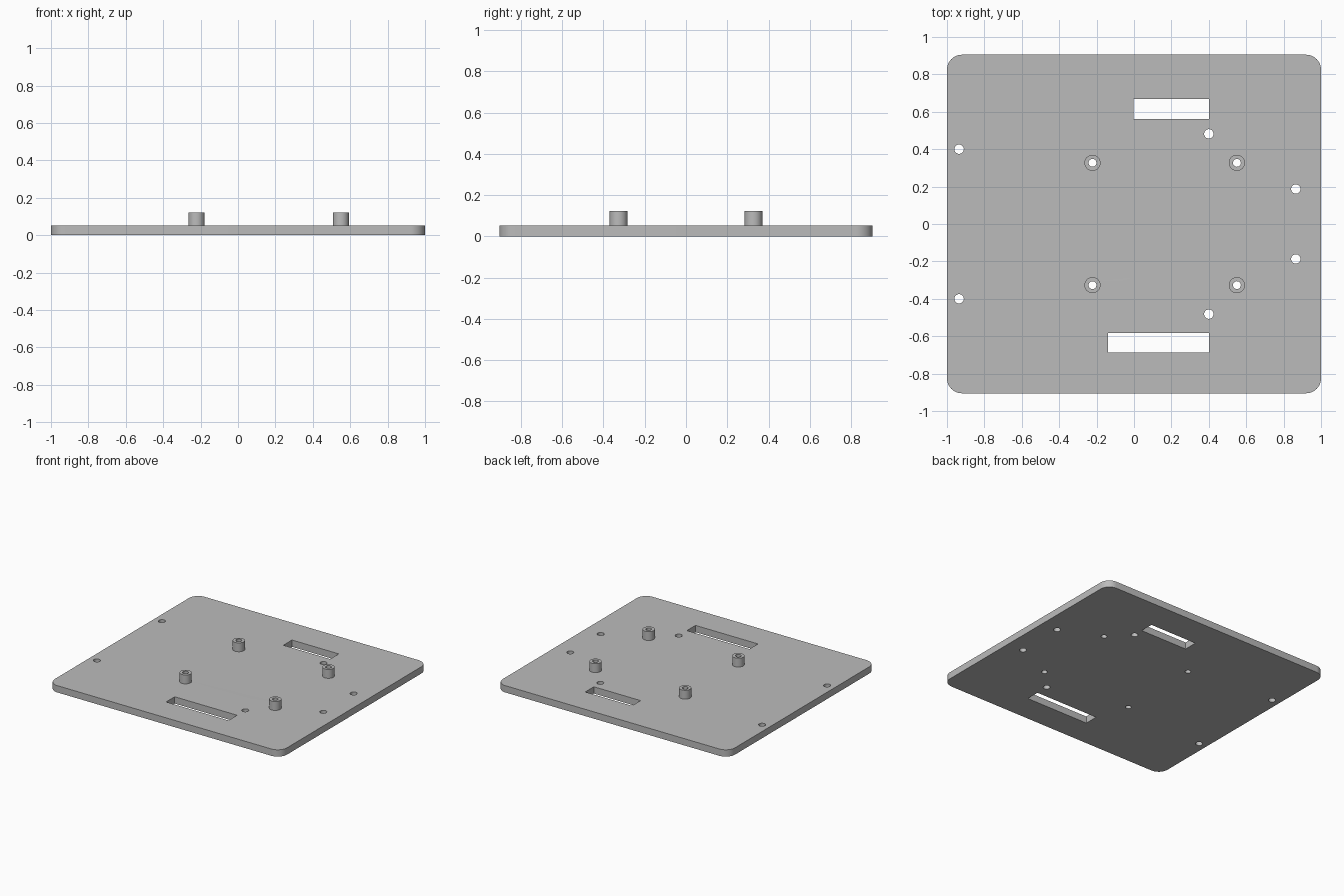
import bpy
import bmesh
from math import cos, sin, pi

cube = bpy.data.objects.get("Cube")
if cube:
    bpy.data.objects.remove(cube, do_unlink=True)

grey = bpy.data.materials.new("light grey")
grey.use_nodes = True
grey.diffuse_color = (0.5, 0.5, 0.5, 1)
grey.node_tree.nodes["Principled BSDF"].inputs["Base Color"].default_value = (0.5, 0.5, 0.5, 1)

THICK, TOP = 0.053, 0.122
HALF_X, HALF_Y, CORNER = 1.0, 0.905, 0.08


def circle(x, y, r, n=32):
    return [(x + r * cos(2 * pi * i / n), y + r * sin(2 * pi * i / n)) for i in range(n)]


def rectangle(x0, x1, y0, y1):
    return [(x0, y0), (x1, y0), (x1, y1), (x0, y1)]


def rounded_rectangle(hx, hy, r, n=12):
    points = []
    for k, (sx, sy) in enumerate([(1, 1), (-1, 1), (-1, -1), (1, -1)]):
        for i in range(n + 1):
            a = (k + i / n) * pi / 2
            points.append((sx * (hx - r) + r * cos(a), sy * (hy - r) + r * sin(a)))
    return points


def extruded(name, loops, z0, z1):
    """Solid from an outline and the holes inside it."""
    curve = bpy.data.curves.new(name, 'CURVE')
    curve.dimensions = '2D'
    curve.fill_mode = 'BOTH'
    curve.extrude = (z1 - z0) / 2
    for loop in loops:
        spline = curve.splines.new('POLY')
        spline.points.add(len(loop) - 1)
        for p, (x, y) in zip(spline.points, loop):
            p.co = (x, y, 0, 1)
        spline.use_cyclic_u = True
    obj = bpy.data.objects.new(name, curve)
    bpy.context.collection.objects.link(obj)
    bpy.ops.object.select_all(action='DESELECT')
    obj.select_set(True)
    bpy.context.view_layer.objects.active = obj
    bpy.ops.object.convert(target='MESH')
    obj = bpy.context.object
    obj.name = name

    # Weld caps to walls and place the solid at its height
    bm = bmesh.new()
    bm.from_mesh(obj.data)
    bmesh.ops.remove_doubles(bm, verts=bm.verts, dist=0.0001)
    bmesh.ops.translate(bm, verts=bm.verts, vec=(0, 0, (z0 + z1) / 2))
    bmesh.ops.recalc_face_normals(bm, faces=bm.faces)
    bm.to_mesh(obj.data)
    bm.free()
    obj.data.materials.clear()
    obj.data.materials.append(grey)
    bpy.ops.object.shade_smooth_by_angle()
    return obj


# Hole layout
standoffs = [(x, y) for x in (-0.222, 0.55) for y in (-0.327, 0.327)]
screw_holes = [(x, s * y) for x, y in ((-0.935, 0.4), (0.4, 0.482), (0.865, 0.187)) for s in (-1, 1)]

# Base plate with slots, screw holes and standoff bores
loops = [rounded_rectangle(HALF_X, HALF_Y, CORNER),
         rectangle(-0.003, 0.4, 0.562, 0.668),
         rectangle(-0.138, 0.4, -0.688, -0.582)]
loops += [circle(x, y, 0.025) for x, y in screw_holes]
loops += [circle(x, y, 0.021) for x, y in standoffs]
extruded("base_plate", loops, 0, THICK)

# Hollow standoffs
for i, (x, y) in enumerate(standoffs):
    extruded(f"standoff_{i + 1}", [circle(x, y, 0.043), circle(x, y, 0.021)], THICK, TOP)
